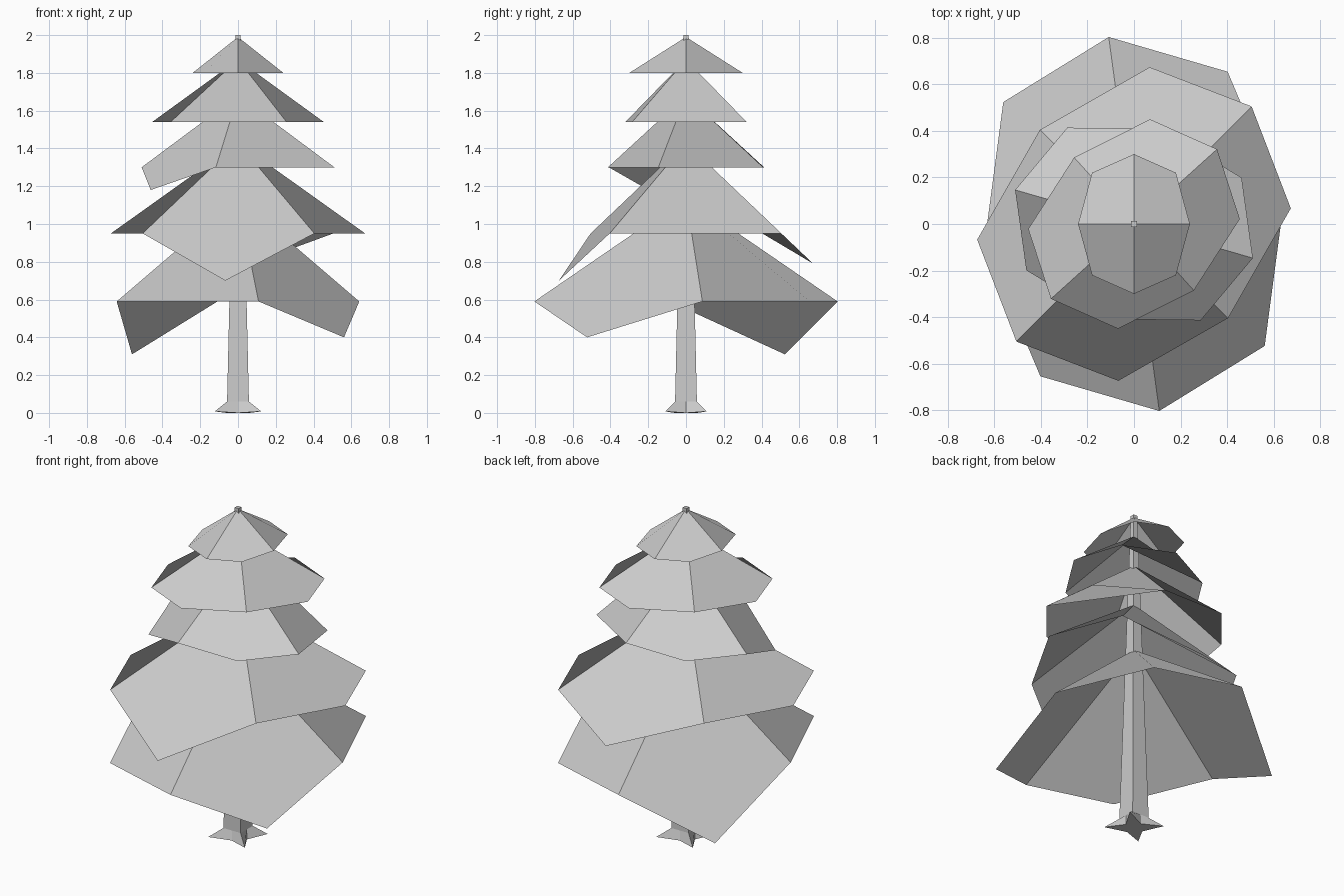
import bpy, math
from mathutils import Matrix, Vector

if "Cube" in bpy.data.objects:
    bpy.data.objects.remove(bpy.data.objects["Cube"])

grey = bpy.data.materials.new("light_grey")
grey.diffuse_color = (0.6, 0.6, 0.6, 1)
grey.use_nodes = True
grey.node_tree.nodes["Principled BSDF"].inputs["Base Color"].default_value = grey.diffuse_color


def add_object(name, verts, faces):
    mesh = bpy.data.meshes.new(name)
    mesh.from_pydata([tuple(v) for v in verts], [], faces)
    mesh.materials.append(grey)
    mesh.update()
    obj = bpy.data.objects.new(name, mesh)
    bpy.context.collection.objects.link(obj)
    return obj


# Branch tiers: open four-sided skirts, each side a quad with an outer corner
OUTLINE = [(0.24, 0), (0.18, 0.22), (0, 0.30), (-0.18, 0.22),
           (-0.24, 0), (-0.18, -0.22), (0, -0.30), (0.18, -0.22)]


def tier(name, apex, rim, scale, turn, droop_back=0, droop_front=0):
    rot = Matrix.Rotation(math.radians(turn), 3, 'Z')
    drop = {3: droop_back, 7: droop_front}
    verts = [Vector((0, 0, apex))]
    for i, (x, y) in enumerate(OUTLINE):
        p = rot @ Vector((x * scale, y * scale, 0))
        p.z = rim - drop.get(i, 0)
        verts.append(p)
    faces = []
    for k in range(4):
        a, corner, b = 2 * k + 1, 2 * k + 2, (2 * k + 2) % 8 + 1
        # alternate sides fold along the other diagonal
        faces.append((0, a, corner, b) if k % 2 == 0 else (a, corner, b, 0))
    add_object(name, verts, faces)


tier("branch_tier_top", 1.99, 1.80, 1.0, 0)
tier("branch_tier_upper", 1.87, 1.54, 1.6, -48)
tier("branch_tier_middle", 1.68, 1.30, 1.77, 74, 0.12, 0)
tier("branch_tier_lower", 1.43, 0.95, 2.38, -45, 0.16, 0.25)
tier("branch_tier_bottom", 1.14, 0.59, 2.7, 7.7, 0.28, 0.19)

# Trunk: tapered square post
SQUARE = [(1, 1), (-1, 1), (-1, -1), (1, -1)]
trunk = [(x * r, y * r, z) for r, z in ((0.058, 0.05), (0.013, 2.0)) for x, y in SQUARE]
add_object("trunk", trunk,
           [(i, (i + 1) % 4, (i + 1) % 4 + 4, i + 4) for i in range(4)] + [(4, 5, 6, 7)])

# Roots: four-pointed star flaring from the trunk corners
RING = [(1, 1), (0, 1), (-1, 1), (-1, 0), (-1, -1), (0, -1), (1, -1), (1, 0)]
low, high = [], []
for i, (x, y) in enumerate(RING):
    tip = i % 2 == 0
    low.append((x * 0.123, y * 0.11, 0.008) if tip else (x * 0.06, y * 0.06, 0))
    high.append((x * 0.058, y * 0.058, 0.06))
faces = []
for i in range(8):
    j = (i + 1) % 8
    faces.append((i, j, j + 8, i + 8))
faces += [tuple(reversed(range(8)))]
add_object("roots", low + high, faces)
